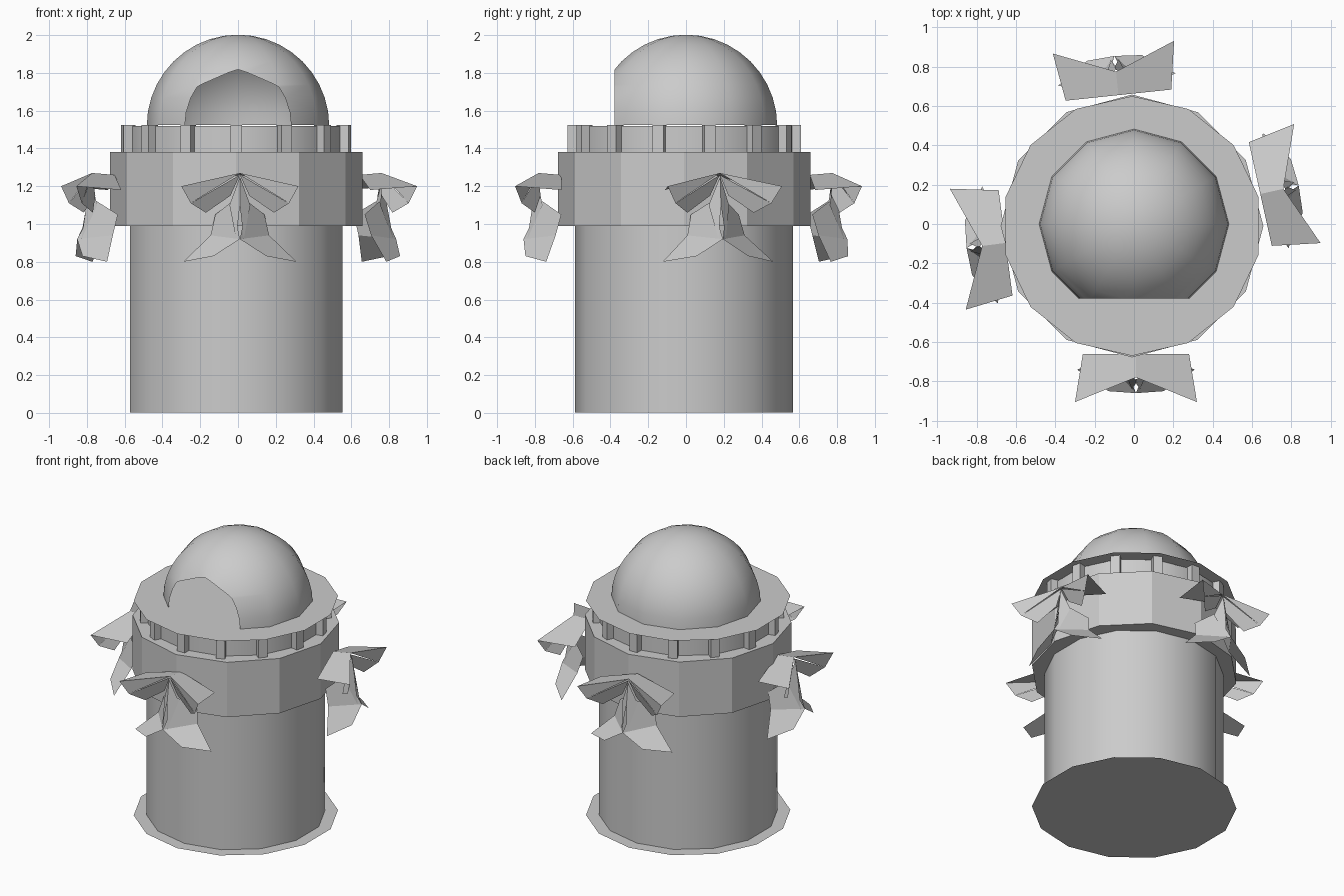
import bpy, bmesh, math
from mathutils import Matrix

if "Cube" in bpy.data.objects:
    bpy.data.objects.remove(bpy.data.objects["Cube"])

CX, CY = -0.01, -0.01   # tower axis


def make(name, bm, smooth=False):
    me = bpy.data.meshes.new(name)
    bm.to_mesh(me)
    bm.free()
    ob = bpy.data.objects.new(name, me)
    bpy.context.collection.objects.link(ob)
    if smooth:
        bpy.ops.object.select_all(action='DESELECT')
        ob.select_set(True)
        bpy.context.view_layer.objects.active = ob
        bpy.ops.object.shade_smooth_by_angle(angle=math.radians(32))
    return ob


def drum(name, sides, r, z0, z1, smooth=False):
    bm = bmesh.new()
    bmesh.ops.create_cone(bm, cap_ends=True, segments=sides, radius1=r, radius2=r,
                          depth=z1 - z0,
                          matrix=Matrix.Translation((CX, CY, (z0 + z1) / 2)))
    return make(name, bm, smooth)


def disc(name, sides, r, z):
    bm = bmesh.new()
    bmesh.ops.create_circle(bm, cap_ends=True, segments=sides, radius=r,
                            matrix=Matrix.Translation((CX, CY, z)))
    return make(name, bm)


# tower body, collar and flat discs
drum("tower_body", 14, 0.577, 0.002, 1.52, True)
drum("collar", 12, 0.668, 0.99, 1.38)
disc("base_disc", 14, 0.66, 0.0)
disc("roof_disc", 14, 0.66, 1.525)

# small pillars under the roof disc
bm = bmesh.new()
for i in range(14):
    m = (Matrix.Translation((CX, CY, 1.4525))
         @ Matrix.Rotation(i * math.tau / 14, 4, 'Z')
         @ Matrix.Translation((0, -0.585, 0))
         @ Matrix.Diagonal((0.06, 0.065, 0.145, 1)))
    bmesh.ops.create_cube(bm, size=1, matrix=m)
make("roof_pillars", bm)

# hollow dome with the front sliced open
bm = bmesh.new()
bmesh.ops.create_uvsphere(bm, u_segments=12, v_segments=20, radius=0.483,
                          matrix=Matrix.Translation((0, 0, 1.519))
                          @ Matrix.Rotation(math.pi / 2, 4, 'Z'))
for co, no in (((0, 0, 1.525), (0, 0, -1)), ((0, -0.378, 0), (0, -1, 0))):
    bmesh.ops.bisect_plane(bm, geom=bm.verts[:] + bm.edges[:] + bm.faces[:],
                           plane_co=co, plane_no=no, clear_outer=True)
make("dome", bm, True)

# leafy ornament: right half of the front one, mirrored
LEAVES = [
    # upper wing and its folded front
    [(0, -.66, 1.26), (0, -.78, 1.27), (.31, -.905, 1.2), (.27, -.66, 1.18)],
    [(0, -.78, 1.27), (.31, -.905, 1.2), (.26, -.87, 1.11)],
    # drooping leaf below the wing
    [(0, -.78, 1.26), (.26, -.87, 1.11), (.18, -.80, 1.06), (.05, -.77, 1.15)],
    # narrow central leaf
    [(0, -.79, 1.25), (.055, -.76, 1.1), (.02, -.84, .92), (0, -.81, 1.1)],
    # lower skirt
    [(.04, -.76, 1.12), (.13, -.66, 1.05), (.155, -.69, .94), (0, -.86, .92)],
    [(0, -.86, .92), (.155, -.69, .94), (.3, -.74, .80), (.14, -.85, .83)],
]


def ornament(name, degrees):
    bm = bmesh.new()
    for s in (1, -1):
        for leaf in LEAVES:
            vs = [bm.verts.new((s * x + 0.01, y, z)) for x, y, z in leaf]
            bm.faces.new(vs if s > 0 else vs[::-1])
    bmesh.ops.transform(bm, verts=bm.verts,
                        matrix=Matrix.Rotation(math.radians(degrees), 4, 'Z'))
    make(name, bm)


for name, deg in (("front", 0), ("right", 102.5), ("back", 186), ("left", 277.5)):
    ornament(name + "_leaf_ornament", deg)
